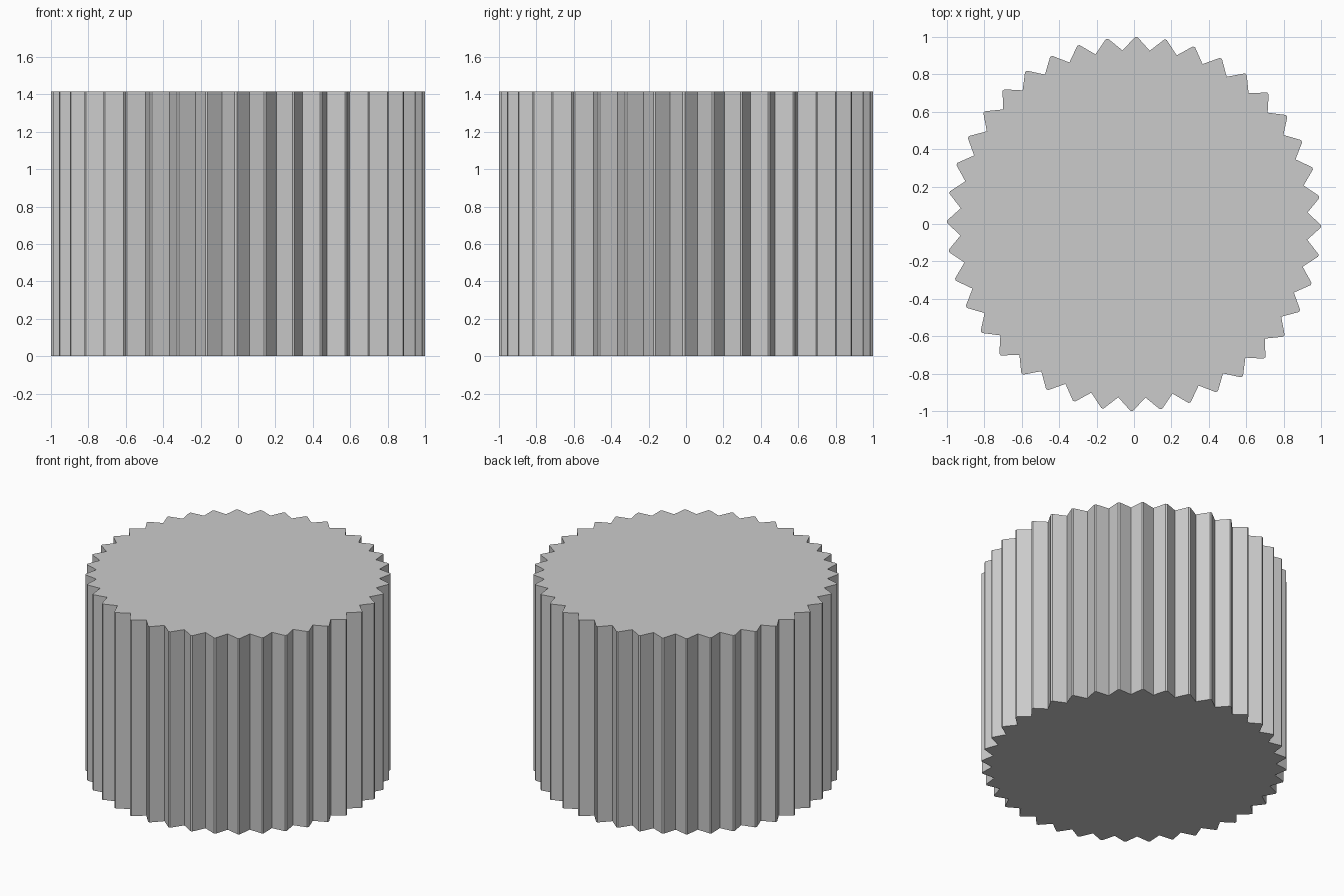
import bpy, bmesh
from math import sin, cos, radians

if "Cube" in bpy.data.objects:
    bpy.data.objects.remove(bpy.data.objects["Cube"])

TEETH = 40
HEIGHT = 1.415
TIP_R, VALLEY_R = 1.0, 0.93
OFFSET = -0.7      # slight clockwise turn, degrees
TIP_HALF = 0.35    # half width of the blunt tooth tip, degrees


def polar(radius, degrees):
    a = radians(degrees)
    return (radius * cos(a), radius * sin(a), 0.0)


# Toothed outline: a narrow blunt tip and a sharp valley per tooth
outline = []
step = 360 / TEETH
for i in range(TEETH):
    a = i * step + OFFSET
    outline += [polar(TIP_R, a - TIP_HALF), polar(TIP_R, a + TIP_HALF),
                polar(VALLEY_R, a + step / 2)]

# Extrude the outline into a solid ridged drum
bm = bmesh.new()
base = bm.faces.new([bm.verts.new(p) for p in outline])
result = bmesh.ops.extrude_face_region(bm, geom=[base], use_keep_orig=True)
top = [v for v in result["geom"] if isinstance(v, bmesh.types.BMVert)]
bmesh.ops.translate(bm, verts=top, vec=(0, 0, HEIGHT))
bmesh.ops.recalc_face_normals(bm, faces=bm.faces)

mesh = bpy.data.meshes.new("ridged_drum")
bm.to_mesh(mesh)
bm.free()
drum = bpy.data.objects.new("ridged_drum", mesh)
bpy.context.collection.objects.link(drum)
